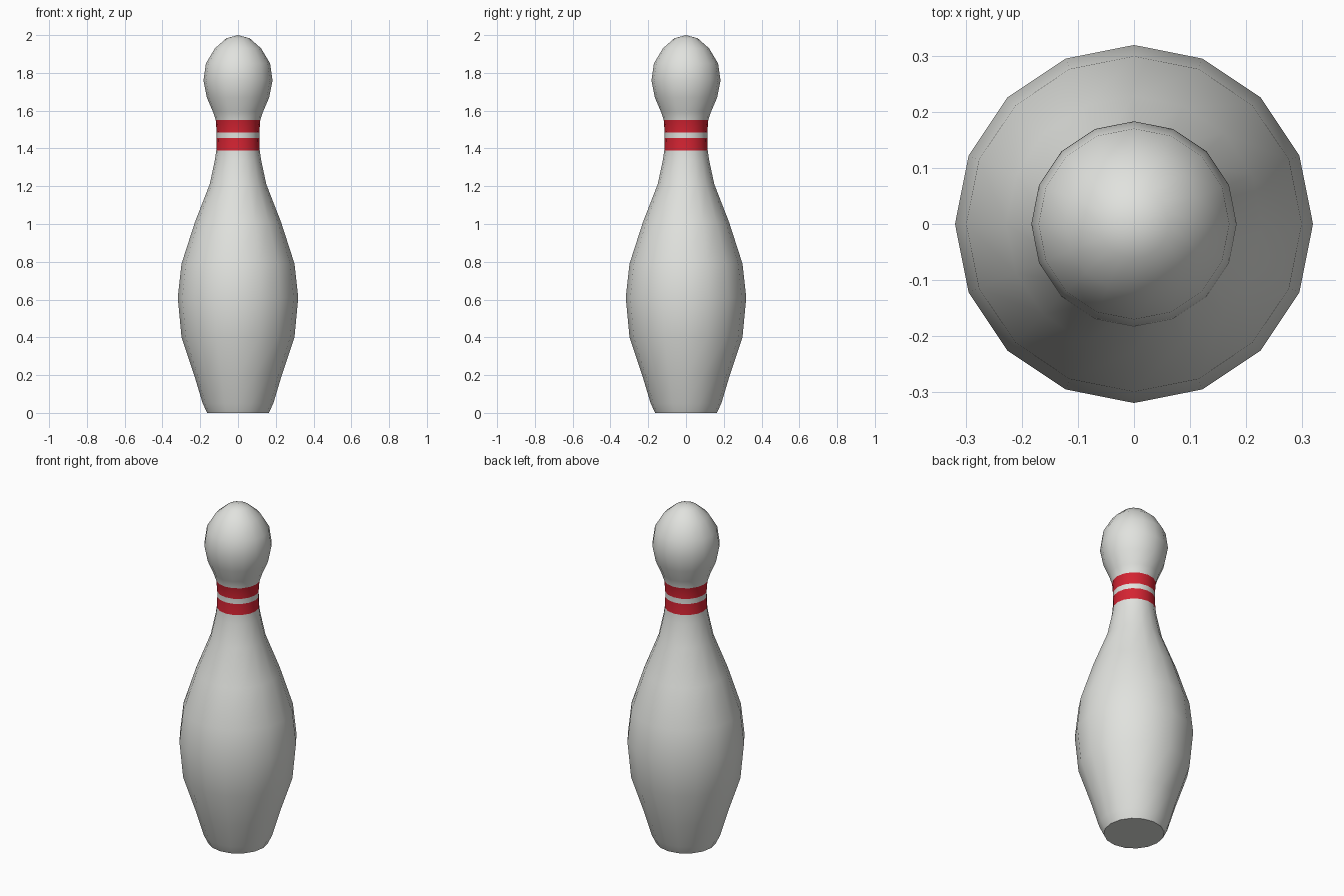
import bpy, bmesh, math

if "Cube" in bpy.data.objects:
    bpy.data.objects.remove(bpy.data.objects["Cube"])

SIDES = 16

def material(name, rgb):
    m = bpy.data.materials.new(name)
    m.diffuse_color = (*rgb, 1)
    m.use_nodes = True
    m.node_tree.nodes["Principled BSDF"].inputs["Base Color"].default_value = m.diffuse_color
    return m

white = material("warm_white", (0.75, 0.76, 0.73))
red = material("stripe_red", (0.66, 0.017, 0.032))

# Silhouette (radius, height) from the base to the crown
profile = [(0.163, 0), (0.187, 0.05), (0.232, 0.2), (0.299, 0.40), (0.319, 0.61),
           (0.299, 0.79), (0.228, 1.01), (0.15, 1.21), (0.122, 1.34),
           (0.115, 1.39), (0.113, 1.455), (0.113, 1.485), (0.118, 1.55),
           (0.133, 1.595), (0.165, 1.67), (0.183, 1.76), (0.17, 1.85),
           (0.122, 1.93), (0.062, 1.983)]

# Turned pin body
bm = bmesh.new()
rings = []
for r, z in profile:
    rings.append([bm.verts.new((r * math.cos(2 * math.pi * i / SIDES),
                                r * math.sin(2 * math.pi * i / SIDES), z))
                  for i in range(SIDES)])
for a, b in zip(rings, rings[1:]):
    for i in range(SIDES):
        j = (i + 1) % SIDES
        bm.faces.new((a[i], a[j], b[j], b[i]))
top = bm.verts.new((0, 0, 2))
for i in range(SIDES):
    bm.faces.new((rings[-1][i], rings[-1][(i + 1) % SIDES], top))
bm.faces.new(rings[0][::-1])

# Two red neck stripes chosen by height
for f in bm.faces:
    z = f.calc_center_median().z
    f.material_index = int(1.39 < z < 1.455 or 1.485 < z < 1.55)

mesh = bpy.data.meshes.new("bowling_pin")
bm.to_mesh(mesh)
bm.free()
mesh.materials.append(white)
mesh.materials.append(red)
pin = bpy.data.objects.new("bowling_pin", mesh)
bpy.context.collection.objects.link(pin)

# Smooth sides with a crisp base edge
bpy.context.view_layer.objects.active = pin
pin.select_set(True)
bpy.ops.object.shade_smooth_by_angle(angle=math.radians(50))
